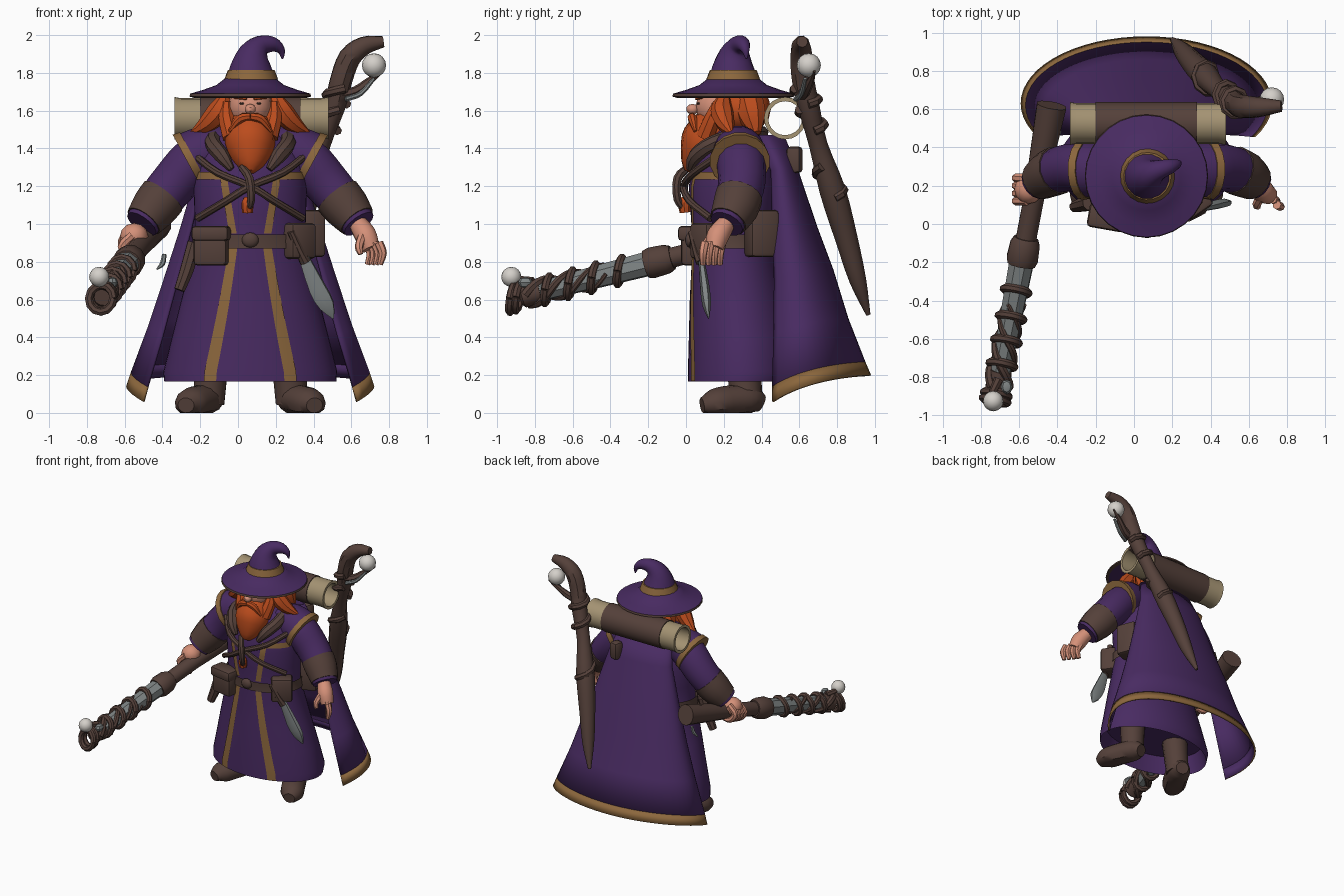
import bpy, bmesh
from math import sin, cos, pi, radians
from mathutils import Vector, Matrix

cube = bpy.data.objects.get("Cube")
if cube:
    bpy.data.objects.remove(cube, do_unlink=True)


def material(name, rgb):
    m = bpy.data.materials.new(name)
    m.use_nodes = True
    m.diffuse_color = (*rgb, 1)
    m.node_tree.nodes["Principled BSDF"].inputs["Base Color"].default_value = (*rgb, 1)
    return m


PURPLE = material("purple_cloth", (.066, .024, .122))
BROWN = material("brown_leather", (.09, .052, .042))
GOLD = material("gold_trim", (.26, .135, .046))
ORANGE = material("orange_hair", (.5, .072, .012))
SKIN = material("skin", (.66, .28, .19))
BEIGE = material("beige_canvas", (.37, .29, .17))
WHITE = material("white_orb", (.66, .63, .59))
GREY = material("grey_metal", (.21, .23, .23))
X0 = .065          # middle of the figure
parts = []


def finish(name, bm, mats, rule=None):
    """Turn a bmesh into an object; rule picks a material from a face."""
    bmesh.ops.recalc_face_normals(bm, faces=bm.faces)
    for v in bm.verts:
        v.co.z = max(v.co.z, 0)
    if rule:
        for f in bm.faces:
            f.material_index = rule(f.calc_center_median())
    me = bpy.data.meshes.new(name)
    bm.to_mesh(me)
    bm.free()
    ob = bpy.data.objects.new(name, me)
    bpy.context.collection.objects.link(ob)
    for m in (mats if isinstance(mats, list) else [mats]):
        me.materials.append(m)
    parts.append(ob)
    return ob


def loft(name, rings, mats, closed=True, caps=True, rule=None):
    bm = bmesh.new()
    rows = [[bm.verts.new(p) for p in ring] for ring in rings]
    n = len(rows[0])
    for a, b in zip(rows, rows[1:]):
        for i in range(n if closed else n - 1):
            j = (i + 1) % n
            bm.faces.new((a[i], a[j], b[j], b[i]))
    if caps and closed:
        bm.faces.new(rows[0])
        bm.faces.new(rows[-1])
    return finish(name, bm, mats, rule)


def smooth(pts, steps):
    """Catmull-Rom through points of (x, y, z, radius)."""
    p = [Vector(q) for q in pts]
    p = [p[0] * 2 - p[1]] + p + [p[-1] * 2 - p[-2]]
    out = []
    for a, b, c, d in zip(p, p[1:], p[2:], p[3:]):
        for s in range(steps):
            t = s / steps
            out.append((b * 2 + (c - a) * t + (a * 2 - b * 5 + c * 4 - d) * t ** 2
                        + (b * 3 - a - c * 3 + d) * t ** 3) / 2)
    return out + [p[-2]]


def tube(name, pts, mat, n=10, steps=3, k=(1, 1, 1)):
    path = smooth(pts, steps)
    rings, side = [], Vector((.31, .2, .93))
    for i, p in enumerate(path):
        t = (path[min(i + 1, len(path) - 1)].xyz - path[max(i - 1, 0)].xyz).normalized()
        side = (side - t * side.dot(t)).normalized()
        up = t.cross(side)
        ring = []
        for j in range(n):
            a = 2 * pi * j / n
            o = (side * cos(a) + up * sin(a)) * max(p.w, .002)
            ring.append(p.xyz + Vector(x * y for x, y in zip(o, k)))
        rings.append(ring)
    return loft(name, rings, mat)


def ball(name, loc, size, mat, seg=16):
    bm = bmesh.new()
    m = Matrix.Translation(loc) @ Matrix.Diagonal((*size, 1))
    bmesh.ops.create_uvsphere(bm, u_segments=seg, v_segments=seg // 2, radius=1, matrix=m)
    return finish(name, bm, mat)


def box(name, loc, size, mat, turn=0):
    bm = bmesh.new()
    m = Matrix.Translation(loc) @ Matrix.Rotation(radians(turn), 4, 'Z') @ Matrix.Diagonal((*size, 1))
    bmesh.ops.create_cube(bm, size=1, matrix=m)
    bmesh.ops.bevel(bm, geom=bm.edges[:], offset=.022, segments=2, affect='EDGES', profile=.5)
    return finish(name, bm, mat)


# Robe: height, half width, half depth, y of the middle
ROBE = [Vector(r) for r in ((.165, .455, .29, .3), (.22, .46, .3, .31), (.4, .415, .28, .295), (.6, .365, .255, .275),
                            (.9, .29, .215, .25), (1.05, .295, .225, .25), (1.2, .3, .235, .25),
                            (1.33, .29, .21, .25), (1.43, .23, .17, .25), (1.5, .12, .12, .25))]


def robe_point(deg, z, off=0):
    for a, b in zip(ROBE, ROBE[1:]):
        if z <= b[0]:
            break
    r = a.lerp(b, (z - a[0]) / (b[0] - a[0]))
    t = radians(deg)
    return (X0 + (r[1] + off) * sin(t), r[3] - (r[2] + off) * cos(t), z)


def strip(name, low, high, mat, off=.007, rows=10, cols=4):
    """Thin plate on the robe; low and high are (z, angle from, angle to)."""
    rings = []
    for r in range(rows + 1):
        z, a, b = (p + (q - p) * r / rows for p, q in zip(low, high))
        rings.append([robe_point(a + (b - a) * c / cols, z, off) for c in range(cols + 1)])
    return loft(name, rings, mat, closed=False)


# The hem is hollow: the first ring lies inside the skirt
loft("robe", [[robe_point(i * 7.5, z, off) for i in range(48)]
              for z, off in [(.3, -.03)] + [(r[0], 0) for r in ROBE]], PURPLE)
strip("belt", (.87, 0, 360), (.945, 0, 360), BROWN, .016, 2, 48)
for s in (-1, 1):
    strip("skirt_stripe", (.17, s * 23, s * 32), (.88, s * 13, s * 22), GOLD, rows=14)
    strip("chest_stripe", (.95, s * 14, s * 22), (1.26, s * 24, s * 32), GOLD)
    strip("yoke_stripe", (1.235, s * 24, s * 70), (1.275, s * 24, s * 70), GOLD, rows=2, cols=8)
ball("buckle", (X0, .02, .915), (.045, .025, .04), BROWN)

# Cape: height, half width, y of the middle, depth, drop at the front corners
CAPE = [(1.47, .23, .43, .09, .0), (1.3, .28, .495, .095, .02), (1.0, .37, .535, .155, .04), (.76, .45, .57, .21, .06),
        (.5, .54, .595, .265, .09), (.27, .632, .62, .33, .13), (.2, .657, .63, .35, .14)]
rings = [[(X0 + w * sin(radians(a)), y + d * cos(radians(a)), z - drop * abs(a / 120) ** 3)
          for a in range(-120, 121, 6)] for z, w, y, d, drop in CAPE]
cape = loft("cape", rings[:-1], PURPLE, closed=False)
hem = loft("cape_hem", rings[-2:], [GOLD, PURPLE], closed=False)
for ob in (cape, hem):
    mod = ob.modifiers.new("thickness", 'SOLIDIFY')
    mod.thickness = .014
    mod.material_offset = len(ob.data.materials) - 1     # plain lining

# Legs, boots, arms, cuffs and shoulder caps, on both sides
for s in (-1, 1):
    def side(pts):
        return [(X0 + s * x, *rest) for x, *rest in pts]
    tube("leg", side([(.2, .3, .4, .1), (.21, .31, .2, .09), (.22, .32, .05, .085)]), BROWN, 12)
    tube("boot", side([(.2, .4, .05, .05), (.22, .34, .07, .085), (.27, .24, .065, .09),
                       (.32, .15, .05, .085), (.34, .085, .04, .045)]), BROWN, 12, k=(1, 1, .9))
    tube("sleeve", side([(.2, .28, 1.38, .1), (.29, .29, 1.34, .128), (.4, .295, 1.22, .125),
                         (.5, .265, 1.1, .115), (.575, .215, 1.0, .092)]), PURPLE, 14)
    tube("cuff", side([(.46, .282, 1.148, .127), (.51, .26, 1.085, .123), (.565, .223, 1.015, .103)]), BROWN, 14, 2)
    tube("shoulder_cap", side([(.12, .27, 1.42, .1), (.22, .28, 1.39, .135), (.32, .285, 1.34, .15)]), PURPLE, 16)
    tube("shoulder_trim", side([(.3, .285, 1.352, .153), (.335, .285, 1.333, .16)]), GOLD, 16, 1)
    # Hair locks, moustache, brows and eyes
    tube("hair_lock", side([(.135, .2, 1.67, .035), (.165, .19, 1.6, .06), (.23, .21, 1.53, .048),
                            (.31, .24, 1.48, .012)]), ORANGE, 8)
    tube("beard_side", side([(.125, .17, 1.64, .03), (.125, .14, 1.56, .045), (.1, .1, 1.46, .05)]), ORANGE, 8)
    tube("back_lock", side([(.08, .33, 1.66, .08), (.13, .35, 1.57, .075), (.17, .37, 1.48, .03)]), ORANGE, 8)
    tube("moustache", side([(0, .03, 1.568, .02), (.055, .035, 1.555, .025), (.11, .05, 1.49, .01)]), ORANGE, 8)
    tube("brow", side([(.02, .053, 1.662, .006), (.085, .085, 1.672, .009)]), ORANGE, 6)
    ball("eye", (X0 + s * .045, .066, 1.638), (.014, .01, .006), BROWN, 8)
    # Collar flaps and crossed chest straps
    tube("collar_flap", side([(.1, .02, 1.29, .018), (.15, .05, 1.36, .04), (.2, .15, 1.43, .042),
                              (.16, .32, 1.48, .04), (0, .4, 1.48, .04)]), BROWN, 8)
    tube("chest_strap", side([(-.28, .13, 1.03, .02), (-.13, .02, 1.12, .02), (0, -.01, 1.2, .02),
                              (.17, .04, 1.27, .02), (.29, .17, 1.36, .02)]), BROWN, 8)

# Head and beard
ball("face", (X0, .19, 1.62), (.118, .14, .12), SKIN)
ball("nose", (X0, .035, 1.608), (.032, .035, .028), SKIN, 10)
ball("hair", (X0, .3, 1.61), (.16, .15, .13), ORANGE)
tube("beard", [(X0, .2, 1.54, .1), (X0, .13, 1.49, .125), (X0, .1, 1.42, .135),
               (X0, .06, 1.35, .105), (X0, .03, 1.305, .065), (X0, .015, 1.275, .025)], ORANGE, 10, 2)

# Hat: brim turned from a profile, bent cone and band
BRIM = [(.12, 1.7), (.3, 1.668), (.322, 1.675), (.318, 1.69), (.25, 1.71), (.18, 1.735), (.135, 1.77)]
loft("hat_brim", [[(X0 + r * cos(i * pi / 14), .25 + r * sin(i * pi / 14), z) for i in range(28)]
                  for r, z in BRIM], [PURPLE, BROWN], rule=lambda c: int(
                      (c.xy - Vector((X0, .25))).length > .305))
tube("hat_cone", [(.07, .25, 1.75, .14), (.07, .25, 1.83, .112), (.085, .26, 1.9, .082), (.125, .28, 1.945, .055),
                  (.185, .3, 1.95, .04), (.228, .315, 1.92, .022), (.236, .32, 1.875, .005)], PURPLE, 16)
tube("hat_band", [(.07, .25, 1.765, .143), (.07, .25, 1.815, .124)], GOLD, 20, 1)

# Bedroll, an open tube with a leather wrap
ROLL = [(-.335, .09), (-.335, .112), (-.3, .106), (.44, .106), (.48, .112), (.48, .09), (-.335, .09)]
WRAP = [(-.2, .1), (-.2, .112), (.33, .112), (.33, .1)]
for name, prof, mat in (("bedroll", ROLL, BEIGE), ("bedroll_wrap", WRAP, BROWN)):
    loft(name, [[(x, .525 + r * cos(i * pi / 10), 1.56 + r * sin(i * pi / 10)) for i in range(20)]
                for x, r in prof], mat, caps=False)

# Hands
tube("left_palm", [(.635, .21, 1.0, .05), (.675, .17, .94, .06), (.705, .15, .87, .048)], SKIN, 10)
for i in range(4):
    x, y = .68 + .022 * i, .19 - .03 * i
    tube("left_finger", [(x, y, .9, .024), (x + .02, y - .01, .845, .022), (x + .005, y - .01, .785, .015)], SKIN, 7)
tube("left_thumb", [(.66, .14, .94, .025), (.64, .1, .88, .022), (.65, .09, .84, .014)], SKIN, 7)
ball("right_fist", (-.55, .18, .935), (.075, .075, .07), SKIN, 12)
for i in range(4):
    y = .24 - .04 * i
    z = .91 - .01 * i
    tube("right_finger", [(-.56, y, z + .06, .024), (-.615, y, z, .024), (-.57, y, z - .06, .022),
                          (-.51, y, z - .06, .016)], SKIN, 7)

# Club along a straight line from tip to butt
TIP, BUTT = Vector((-.725, -.92, .605)), Vector((-.43, .62, 1.0))
AXIS = (BUTT - TIP).normalized()
SIDE = AXIS.cross(Vector((0, 0, 1))).normalized()
UP = SIDE.cross(AXIS)


def on_club(t, r, w=None, turn=0):
    p = TIP.lerp(BUTT, t)
    if w is None:
        return (*p, r)
    return (*(p + SIDE * r * cos(turn) + UP * r * sin(turn)), w)


def club_part(name, prof, mat, n=12):
    tube(name, [on_club(t, r) for t, r in prof], mat, n, 1)


club_part("club_handle", [(.5, .055), (.7, .055), (.85, .068), (1, .08)], BROWN)
club_part("club_socket", [(.46, .075), (.48, .085), (.53, .08), (.55, .065)], BROWN)
club_part("club_core", [(.05, .052), (.25, .06), (.48, .068)], GREY, 8)
club_part("club_collar", [(.03, .05), (.04, .066), (.1, .06)], BROWN)
for turn in (0, 2.1, 4.2):
    tube("club_vine", [on_club(.05 + .28 * i / 24, .056, .026 - .0006 * i, turn + i * pi / 12)
                       for i in range(25)], BROWN, 7, 1)
for t in (.0, .02, .12, .2, .28, .37):
    tube("club_ring", [on_club(t + .018 * sin(i * pi / 6), .066, .022, i * pi / 6) for i in range(13)], BROWN, 7, 1)
ball("club_orb", (-.735, -.925, .72), (.053,) * 3, WHITE)
ball("club_stud", (-.665, -.85, .69), (.03, .04, .03), GREY, 8)
tube("club_claw", [on_club(.08, .06, .025, 1.6), on_club(.03, .1, .018, 1.8), on_club(.02, .14, .008, 1.6)], BROWN, 7)

# Staff with hooked head on the back
STAFF = [(.2, .965, .52, .012), (.25, .91, .7, .045), (.3, .85, .92, .06), (.37, .775, 1.18, .07), (.44, .7, 1.42, .05),
         (.51, .65, 1.62, .058), (.545, .62, 1.76, .06), (.59, .61, 1.88, .06), (.67, .61, 1.945, .05),
         (.77, .615, 1.965, .03)]
tube("staff", STAFF, BROWN, 9)
rail = smooth(STAFF, 12)
for name, a, b in (("staff_vine_low", 34, 43), ("staff_vine_middle", 52, 60), ("staff_vine_high", 61, 69)):
    tube(name, [(p.x + .062 * cos(i * .75), p.y + .062 * sin(i * .75), p.z, .024)
                for i, p in enumerate(rail[a:b])], BROWN, 7, 1)
ball("staff_orb", (.72, .65, 1.84), (.064,) * 3, WHITE)
tube("orb_holder", [(.53, .61, 1.68, .032), (.62, .63, 1.7, .028), (.7, .66, 1.76, .02), (.77, .68, 1.81, .006)],
     BROWN, 7)
tube("orb_clasp", [(.57, .58, 1.66, .014), (.65, .61, 1.69, .014), (.72, .63, 1.77, .01)], GREY, 7)

# Pouches and small gear
for name, loc, size, turn in (("front_pouch", (-.14, .045, .875), (.18, .12, .19), -10),
                              ("left_pouch", (.32, .11, .91), (.16, .12, .19), 35),
                              ("side_pouch", (.38, .4, .95), (.13, .16, .25), 20),
                              ("back_pouch", (.23, .575, 1.34), (.075, .08, .14), -15)):
    box(name, loc, size, BROWN, turn)
box("front_pouch_flap", (-.14, .035, .95), (.2, .13, .08), BROWN, -10)
tube("sheath", [(-.23, .11, .9, .04), (-.27, .1, .76, .038), (-.31, .09, .65, .03)], BROWN, 8)
tube("dagger_blade", [(.35, .08, .82, .03), (.42, .1, .66, .05), (.47, .11, .57, .045), (.505, .12, .5, .005)],
     GREY, 6, 2, k=(1, .5, 1))
tube("dagger_grip", [(.28, .03, .96, .02), (.33, .06, .85, .024), (.355, .08, .8, .03)], BROWN, 8)
tube("small_sickle", [(-.39, .48, .84, .012), (-.4, .47, .79, .014), (-.43, .46, .76, .004)], GREY, 6)
tube("horn_strap", [(.02, .01, 1.3, .02), (.06, -.045, 1.24, .024), (.07, -.045, 1.13, .022),
                    (.05, -.005, 1.07, .014)], BROWN, 8)
tube("vial", [(.05, -.005, 1.14, .018), (.05, -.01, 1.11, .032), (.05, -.005, 1.06, .028)], ORANGE, 8, 2)

bpy.ops.object.select_all(action='DESELECT')
for ob in parts:
    ob.select_set(True)
bpy.context.view_layer.objects.active = parts[0]
bpy.ops.object.shade_smooth_by_angle(angle=radians(40))
